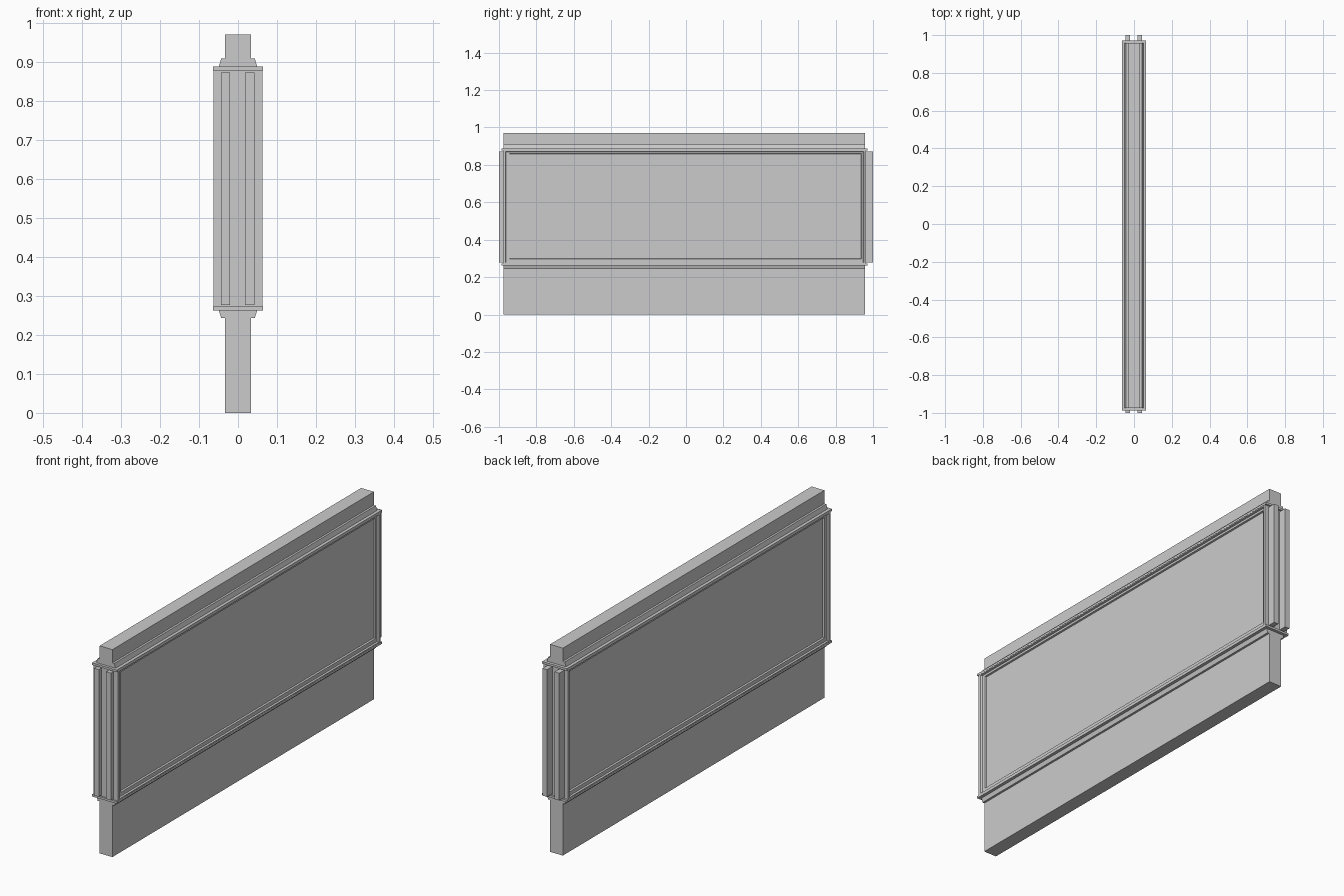
import bpy, bmesh

if "Cube" in bpy.data.objects:
    bpy.data.objects.remove(bpy.data.objects["Cube"])

Y0, Y1 = -0.975, 0.957   # ends of the wall core


def finish(name, bm):
    bmesh.ops.recalc_face_normals(bm, faces=bm.faces)
    me = bpy.data.meshes.new(name)
    bm.to_mesh(me)
    bm.free()
    ob = bpy.data.objects.new(name, me)
    bpy.context.collection.objects.link(ob)
    return ob


def prism(name, profile, y0, y1):
    """Extrude an (x, z) outline along y."""
    bm = bmesh.new()
    face = bm.faces.new([bm.verts.new((x, y0, z)) for x, z in profile])
    ext = bmesh.ops.extrude_face_region(bm, geom=[face])
    verts = [v for v in ext["geom"] if isinstance(v, bmesh.types.BMVert)]
    bmesh.ops.translate(bm, verts=verts, vec=(0, y1 - y0, 0))
    return finish(name, bm)


def box(name, x0, x1, y0, y1, z0, z1):
    return prism(name, [(x0, z0), (x1, z0), (x1, z1), (x0, z1)], y0, y1)


# Wall core running through the whole height
box("wall_core", -0.033, 0.033, Y0, Y1, 0, 0.97)

# Sloped mouldings above and below the panel
prism("top_moulding", [(-0.05, 0.885), (0.05, 0.885), (0.043, 0.908), (-0.043, 0.908)], Y0, Y1)
prism("bottom_moulding", [(-0.043, 0.243), (0.043, 0.243), (0.05, 0.264), (-0.05, 0.264)], Y0, Y1)

# Thin ledges capping the panel body
for name, z0, z1 in (("top_ledge", 0.877, 0.887), ("bottom_ledge", 0.262, 0.272)):
    box(name, -0.064, 0.064, -0.987, 0.971, z0, z1)

# Panel body: stepped rectangles going inward on both broad sides
steps = [(0.063, -0.978, 0.962, 0.272, 0.877),
         (0.063, -0.966, 0.951, 0.277, 0.872),
         (0.055, -0.962, 0.947, 0.279, 0.870),
         (0.055, -0.945, 0.938, 0.297, 0.860),
         (0.047, -0.943, 0.936, 0.299, 0.858)]
bm = bmesh.new()
outer = []
for side in (-1, 1):
    rings = [[bm.verts.new((side * x, y, z)) for y, z in ((a, c), (b, c), (b, d), (a, d))]
             for x, a, b, c, d in steps]
    for r, s in zip(rings, rings[1:]):
        for i in range(4):
            j = (i + 1) % 4
            bm.faces.new((r[i], r[j], s[j], s[i]))
    bm.faces.new(rings[-1])
    outer.append(rings[0])
for i in range(4):
    j = (i + 1) % 4
    bm.faces.new((outer[0][i], outer[0][j], outer[1][j], outer[1][i]))
finish("framed_panel", bm)

# Pairs of upright strips on both ends
for end, y0, y1 in (("front", -1.0, -0.975), ("back", 0.96, 1.0)):
    for side, x0, x1 in (("left", -0.044, -0.02), ("right", 0.018, 0.042)):
        box(f"{end}_{side}_strip", x0, x1, y0, y1, 0.277, 0.872)
